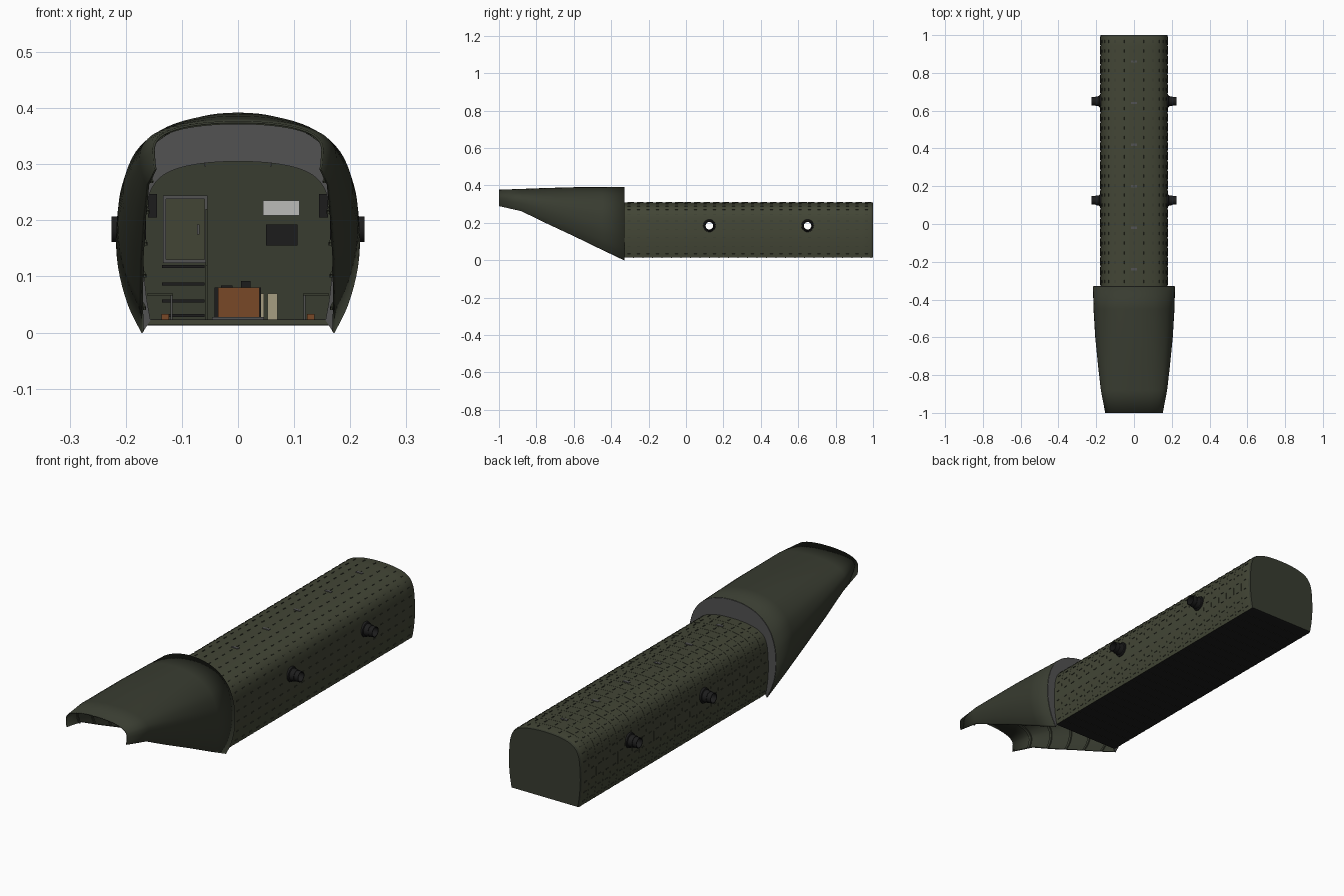
import bpy, bmesh, math
from mathutils import Vector

if "Cube" in bpy.data.objects:
    bpy.data.objects.remove(bpy.data.objects["Cube"])


def mat(name, r, g, b):
    m = bpy.data.materials.new(name)
    m.diffuse_color = (r, g, b, 1)
    m.use_nodes = True
    m.node_tree.nodes["Principled BSDF"].inputs["Base Color"].default_value = m.diffuse_color
    return m


GREEN = mat("olive", .055, .06, .036)
DARK = mat("dark_olive", .04, .045, .03)
BLACK = mat("near_black", .012, .012, .012)
GREY = mat("grey", .085, .085, .085)
ORANGE = mat("rust_orange", .19, .065, .02)
CREAM = mat("cream", .38, .34, .22)
WHITE = mat("white", .5, .5, .48)


def finish(name, bm, mats, smooth=None, recalc=True):
    if recalc:
        bmesh.ops.recalc_face_normals(bm, faces=bm.faces)
    me = bpy.data.meshes.new(name)
    bm.to_mesh(me)
    bm.free()
    ob = bpy.data.objects.new(name, me)
    bpy.context.collection.objects.link(ob)
    for m in mats:
        me.materials.append(m)
    bpy.ops.object.select_all(action='DESELECT')
    bpy.context.view_layer.objects.active = ob
    ob.select_set(True)
    if smooth:
        bpy.ops.object.shade_smooth_by_angle(angle=math.radians(smooth))
    return ob


def loft(rings, closed=True, caps=False, loop=False):
    bm = bmesh.new()
    vs = [[bm.verts.new(p) for p in r] for r in rings]
    n = len(vs[0])
    pairs = list(zip(vs, vs[1:])) + ([(vs[-1], vs[0])] if loop else [])
    for a, b in pairs:
        for i in range(n if closed else n - 1):
            j = (i + 1) % n
            bm.faces.new((a[i], a[j], b[j], b[i]))
    if caps:
        bm.faces.new(vs[0])
        bm.faces.new(vs[-1])
    return bm


def smooth_arch(half, steps=4):
    """Half profile from foot to crown -> smooth full arch of (x, z)."""
    pts = [Vector(p) for p in half]
    pts += [Vector((-p.x, p.y)) for p in reversed(pts[:-1])]
    out = []
    for i in range(len(pts) - 1):
        p0, p1, p2 = pts[max(i - 1, 0)], pts[i], pts[i + 1]
        p3 = pts[min(i + 2, len(pts) - 1)]
        for k in range(steps):
            t = k / steps
            out.append(.5 * (2 * p1 + (p2 - p0) * t + (2 * p0 - 5 * p1 + 4 * p2 - p3) * t * t
                             + (3 * p1 - p0 - 3 * p2 + p3) * t ** 3))
    return out + [pts[-1]]


def boxes(name, specs, m):
    """specs: (x0, x1, y0, y1, z0, z1) per box, joined in one object."""
    bm = bmesh.new()
    for x0, x1, y0, y1, z0, z1 in specs:
        r = bmesh.ops.create_cube(bm, size=1)
        for v in r['verts']:
            v.co = ((x0 + x1) / 2 + v.co.x * (x1 - x0), (y0 + y1) / 2 + v.co.y * (y1 - y0),
                    (z0 + z1) / 2 + v.co.z * (z1 - z0))
    return finish(name, bm, [m])


def mirrored(specs):
    return specs + [(-b, -a, *r) for a, b, *r in specs]


# hold: hollow fuselage of slightly overlapping skin panels
Y0, Y1 = -.33, 1.0
ARCH = smooth_arch([(.166, .013), (.174, .06), (.179, .12), (.178, .18), (.172, .235),
                    (.156, .271), (.125, .293), (.07, .306), (0, .31)])


def outer(y, s=1.0):
    return [(p.x * s, y, .16 + (p.y - .16) * s) for p in ARCH]


def inner(y):
    return [(p.x * .94, y, .022 + (p.y - .013) * .953) for p in ARCH]


rings = [inner(.985), inner(Y0)]
N = 26
for i in range(N):
    a = Y0 + (.992 - Y0) * i / N
    b = Y0 + (.992 - Y0) * (i + 1) / N
    rings += [outer(a, .996), outer(b, 1.0)]
rings += [outer(Y1, .985)]
bm = loft(rings, caps=True)
bmesh.ops.recalc_face_normals(bm, faces=bm.faces)
for f in bm.faces:
    c = f.calc_center_median()
    if c.z < .03 and f.normal.z < -.9:
        f.material_index = 2
    elif c.y > .98:
        f.material_index = 1
hold = finish("hold_shell", bm, [GREEN, DARK, BLACK], 30)

# side ports: cut through, then lined with a flanged tube
PORTS = (.125, .65)
PZ = .184
bm = bmesh.new()
for y in PORTS:
    r = bmesh.ops.create_cone(bm, cap_ends=True, segments=24, radius1=.022, radius2=.022, depth=.6)
    for v in r['verts']:
        v.co = (v.co.z, y + v.co.x, PZ + v.co.y)
cutter = finish("port_cutter", bm, [BLACK])
cutter.hide_render = True
mod = hold.modifiers.new("ports", 'BOOLEAN')
mod.object, mod.operation, mod.solver = cutter, 'DIFFERENCE', 'EXACT'
bpy.context.view_layer.objects.active = hold
bpy.ops.object.modifier_apply(modifier="ports")
bpy.data.objects.remove(cutter)

TUBE = [(.164, .020), (.164, .024), (.174, .024), (.174, .034), (.183, .032), (.185, .027),
        (.205, .025), (.205, .023), (.225, .023), (.225, .020)]
for y in PORTS:
    for s, side in ((1, "right"), (-1, "left")):
        rs = [[(s * x, y + r * math.cos(k * math.tau / 24), PZ + r * math.sin(k * math.tau / 24))
               for k in range(24)] for x, r in TUBE]
        finish("port_tube_" + side, loft(rs, loop=True), [BLACK], 30)

# skin fasteners: small tabs in hoops round the shell
bm = bmesh.new()
for i in range(N):
    y = Y0 + .025 + (.992 - Y0) * i / N
    for k in range(2, len(ARCH) - 2, 3):
        p, t = ARCH[k], (ARCH[k + 1] - ARCH[k - 1]).normalized()
        if min(abs(y - q) for q in PORTS) < .05 and abs(p.y - PZ) < .05:
            continue
        r = bmesh.ops.create_cube(bm, size=1)
        for v in r['verts']:
            u, w, d = v.co.x * .004, v.co.y * .016, v.co.z * .004
            v.co = (p.x + t.x * u + t.y * d, y + w, p.y + t.y * u - t.x * d)
finish("skin_fasteners", bm, [DARK])
boxes("roof_fittings", [(-.016, .016, y - .006, y + .006, .306, .312)
                        for y in (-.24, -.02, .2, .42, .64, .86)], GREY)

# hood: tapered canopy; stations are y, half width, crown z, foot z, foot x
STATIONS = [(-1, .15, .375, .29, .147), (-.88, .173, .379, .263, .16), (-.75, .188, .384, .2, .166),
            (-.6, .203, .388, .13, .17), (-.45, .212, .389, .057, .171), (-.33, .215, .39, 0, .17)]
SHAPE = [(0, 0), (.13, .55), (.3, .93), (.46, 1)]
TOP = [(.62, .965), (.78, .85), (.91, .62), (.98, .32), (1, 0)]


def hood_arch(y, w, t, b, foot, inset=0.0):
    half = [(foot + (w - foot) * g - inset, b + (t - b) * f) for f, g in SHAPE]
    half += [(w * g * (1 - inset / w), b + (t - b) * f - inset * f) for f, g in TOP]
    return [(p.x, y, p.y) for p in smooth_arch(half)]


def station(y):
    for a, b in zip(STATIONS, STATIONS[1:]):
        if y <= b[0] + 1e-6:
            k = (y - a[0]) / (b[0] - a[0])
            return [p + (q - p) * k for p, q in zip(a, b)]


hood = finish("hood", loft([hood_arch(*s) for s in STATIONS], closed=False), [DARK], 40)
mod = hood.modifiers.new("thickness", 'SOLIDIFY')
mod.thickness, mod.offset = .004, 0

# hood ribs: thin hoops on the inside
for y in (-.9, -.78, -.66, -.54, -.42):
    a, b = station(y - .006), station(y + .006)
    finish("hood_rib", loft([hood_arch(*a, .002), hood_arch(*a, .007), hood_arch(*b, .007),
                             hood_arch(*b, .002)], closed=False, loop=True), [DARK], 40)

# collar: flat ring joining hood to hold
collar = finish("collar", loft([hood_arch(*STATIONS[-1]), inner(-.33)], closed=False), [GREY])
mod = collar.modifiers.new("thickness", 'SOLIDIFY')
mod.thickness, mod.offset = .005, 0

# interior: floor, rear door, stairs and signs
boxes("floor", [(-.165, .165, Y0, .984, .014, .023)], BLACK)
W = .985
boxes("door", [(-.128, -.06, W - .004, W, .13, .238)], GREEN)
boxes("door_frame", [(-.134, -.128, W - .007, W, .124, .244), (-.06, -.054, W - .007, W, .124, .244),
                     (-.134, -.054, W - .007, W, .238, .244), (-.134, -.054, W - .007, W, .124, .13),
                     (-.073, -.069, W - .012, W, .175, .193)], GREY)
boxes("stairs", [(-.135, -.06, W - .04 * (4 - i), W - .04 * (3 - i), z, z + .005)
                 for i, z in enumerate((.028, .054, .084, .115))], BLACK)
boxes("stair_posts", [(-.058, -.054, W - .04, W - .034, .022, .22),
                      (-.058, -.054, W - .16, W - .154, .022, .12)], DARK)
boxes("white_sign", [(.045, .11, W - .004, W, .209, .235)], WHITE)
boxes("dark_sign", [(.05, .106, W - .004, W, .155, .193)], BLACK)

# cargo: crate on a pallet with two canisters
boxes("crate", [(-.036, .038, .76, .86, .028, .08)], ORANGE)
boxes("crate_straps", [(-.042, -.036, .77, .85, .026, .08), (.038, .041, .77, .85, .026, .08),
                       (-.03, -.01, .79, .83, .08, .084), (.005, .022, .79, .82, .08, .092)], BLACK)
boxes("pallet", [(-.046, .046, .75, .87, .022, .028)], GREY)
boxes("canisters", [(.053, .07, .78, .83, .022, .07), (.04, .046, .85, .89, .022, .07)], CREAM)

# side benches with legs, wall boxes, roof lights
boxes("benches", mirrored([(.116, .162, -.25, .9, .066, .07)]), DARK)
boxes("bench_legs", mirrored([(.117, .12, y, y + .008, .022, .066)
                              for y in [-.24 + .16 * i for i in range(8)]]), GREY)
boxes("wall_boxes", mirrored([(.144, .16, y - .03, y + .03, .205, .247) for y in (-.1, .4, .85)]), BLACK)
boxes("floor_beacons", mirrored([(.123, .136, .02, .035, .022, .033)]), ORANGE)
boxes("roof_lights", mirrored([(.057, .06, y, y + .1, .296, .302) for y in (-.2, .1, .4, .7)]), GREY)
